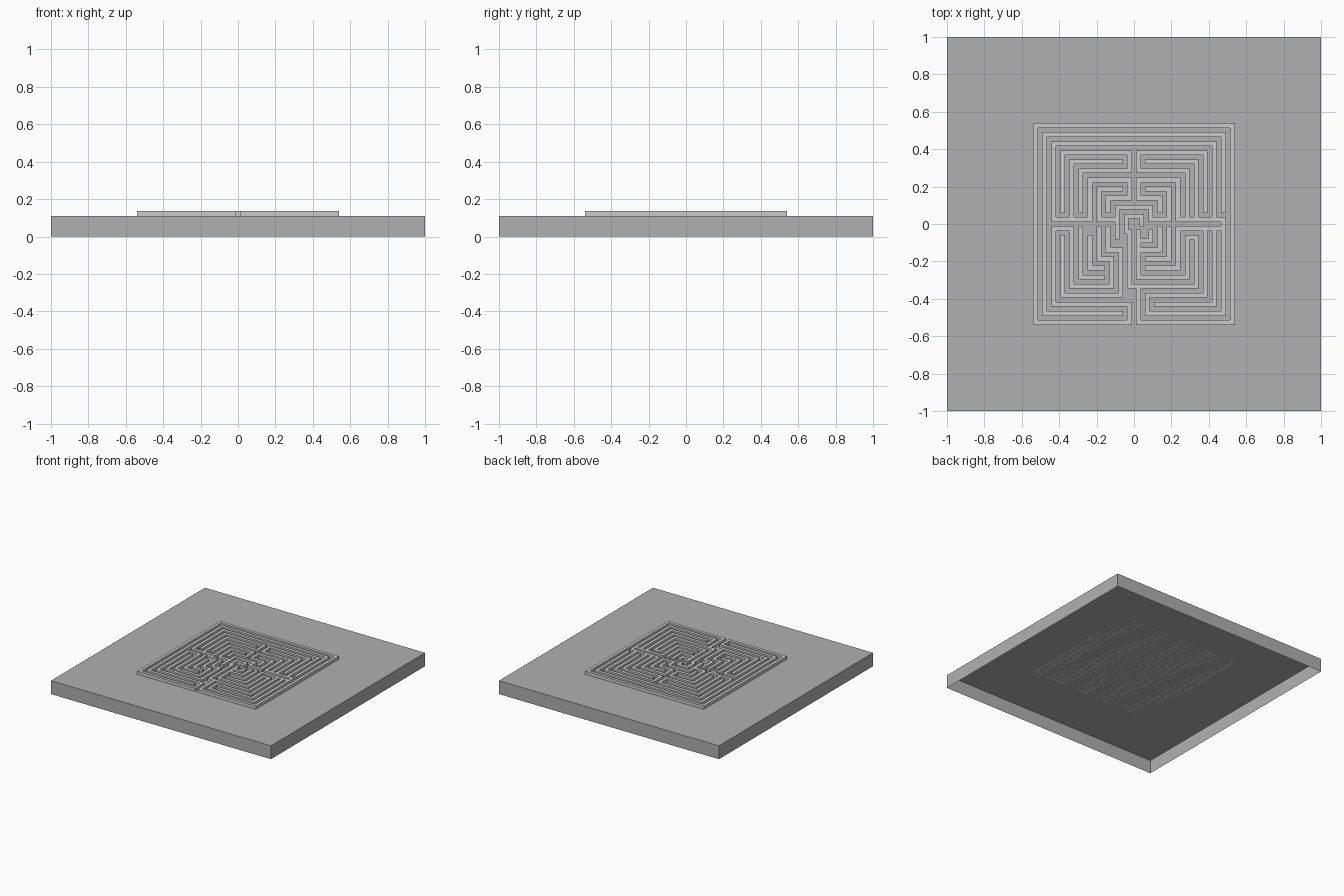
import bpy, bmesh

if "Cube" in bpy.data.objects:
    bpy.data.objects.remove(bpy.data.objects["Cube"])

BASE_H, TOP_H = 0.11, 0.136    # plinth top, wall top
PITCH, HALF = 0.0485, 0.0125   # ring spacing, half the wall thickness


def make_object(name, bm):
    mesh = bpy.data.meshes.new(name)
    bm.to_mesh(mesh)
    bm.free()
    obj = bpy.data.objects.new(name, mesh)
    bpy.context.collection.objects.link(obj)
    return obj


# Plinth: a shallow box, open underneath, in darker stone
bm = bmesh.new()
bmesh.ops.create_cube(bm, size=2)
for v in bm.verts:
    v.co.z = BASE_H if v.co.z > 0 else 0
bm.normal_update()
bmesh.ops.delete(bm, geom=[f for f in bm.faces if f.normal.z < -0.5], context='FACES_ONLY')
plinth = make_object("plinth", bm)
stone = bpy.data.materials.new("dark_stone")
stone.diffuse_color = (0.44, 0.44, 0.44, 1)
stone.use_nodes = True
stone.node_tree.nodes["Principled BSDF"].inputs["Base Color"].default_value = stone.diffuse_color
plinth.data.materials.append(stone)

# Maze walls are collected as rectangles in plan
rects = []


def pos(n):
    """Ring number (1 = innermost, 11 = outermost) to a coordinate."""
    if abs(n) < 1:
        return n * PITCH
    return (n - 0.14 if n > 0 else n + 0.14) * PITCH


def bar(x0, y0, x1, y1):
    xa, xb = sorted((pos(x0), pos(x1)))
    ya, yb = sorted((pos(y0), pos(y1)))
    rects.append((xa - HALF, ya - HALF, xb + HALF, yb + HALF))


def quadrant(sx, sy, arms):
    """L-shaped walls: ring number, inner end in x, inner end in y."""
    for r, ex, ey in arms:
        bar(sx * ex, sy * r, sx * r, sy * r)
        bar(sx * r, sy * ey, sx * r, sy * r)


quadrant(-1, 1, [(11, 0, 0), (10, 0, 0), (9, 0, .5), (8, .5, 1.6), (7, 1.6, .5),
                 (6, .5, 1.6), (5, .5, .5), (4, 1.6, .5), (3, .5, 1.6), (2, 0, .5), (1, 0, 0)])
quadrant(1, 1, [(11, 0, 0), (10, 0, 1.6), (9, 0, .5), (8, .5, 1.6), (7, 1.6, .5),
                (6, .5, .5), (5, .5, .5), (4, 1.6, .5), (3, .5, 1.6), (2, 0, .5), (1, 0, 0)])
quadrant(-1, -1, [(11, .5, 0), (10, 1.6, 0), (9, .5, .5), (8, 1.6, 1.6), (7, 2.6, .5),
                  (6, 3.6, .5), (5, 3.6, 1.6), (4, 2.6, .5), (3, 1.6, .5), (1, .5, 0)])
quadrant(1, -1, [(11, .5, 0), (10, 1.6, .5), (9, 2.6, .5), (8, 1.6, .5), (7, -.5, 1.6),
                 (6, .5, 1.6), (5, 1.6, .5), (4, 1.6, .5), (3, .5, .5), (2, 1, 1)])

# Radial walls on the four axes
for s in (-1, 1):
    bar(s * .5, 6, s * .5, 8)
    bar(s * .5, 3, s * .5, 5)
    bar(s * 7, .5, s * 9, .5)
    bar(s * 2, .5, s * 4, .5)
for x0, y0, x1, y1 in [(-7, .5, -5, .5), (5, .5, 7, .5), (9, .5, 10, .5), (10, .5, 10, -.5),
                       (-9, -.5, -7, -.5), (5, -.5, 10, -.5), (6, -1.6, 7, -1.6),
                       (-.5, -1, -.5, -7), (.5, -1, .5, -6), (-.5, -9, -.5, -11),
                       (.5, -7, .5, -11), (1.6, -8, 1.6, -10), (-1.6, -3, -1.6, -8),
                       (-2.6, -4, -2.6, -7), (-2, .5, -2, -1.6)]:
    bar(x0, y0, x1, y1)

# Merge the rectangles into one plan, then raise it
xs = sorted({round(c, 4) for r in rects for c in (r[0], r[2])})
ys = sorted({round(c, 4) for r in rects for c in (r[1], r[3])})
bm = bmesh.new()
grid = {}


def corner(i, j):
    if (i, j) not in grid:
        grid[i, j] = bm.verts.new((xs[i], ys[j], BASE_H))
    return grid[i, j]


for i in range(len(xs) - 1):
    cx = (xs[i] + xs[i + 1]) / 2
    column = [r for r in rects if r[0] < cx < r[2]]
    for j in range(len(ys) - 1):
        cy = (ys[j] + ys[j + 1]) / 2
        if any(r[1] < cy < r[3] for r in column):
            bm.faces.new([corner(i, j), corner(i, j + 1), corner(i + 1, j + 1), corner(i + 1, j)])
raised = bmesh.ops.extrude_face_region(bm, geom=bm.faces[:], use_keep_orig=True)
for v in raised["geom"]:
    if isinstance(v, bmesh.types.BMVert):
        v.co.z = TOP_H
bmesh.ops.recalc_face_normals(bm, faces=bm.faces[:])
make_object("maze_walls", bm)
